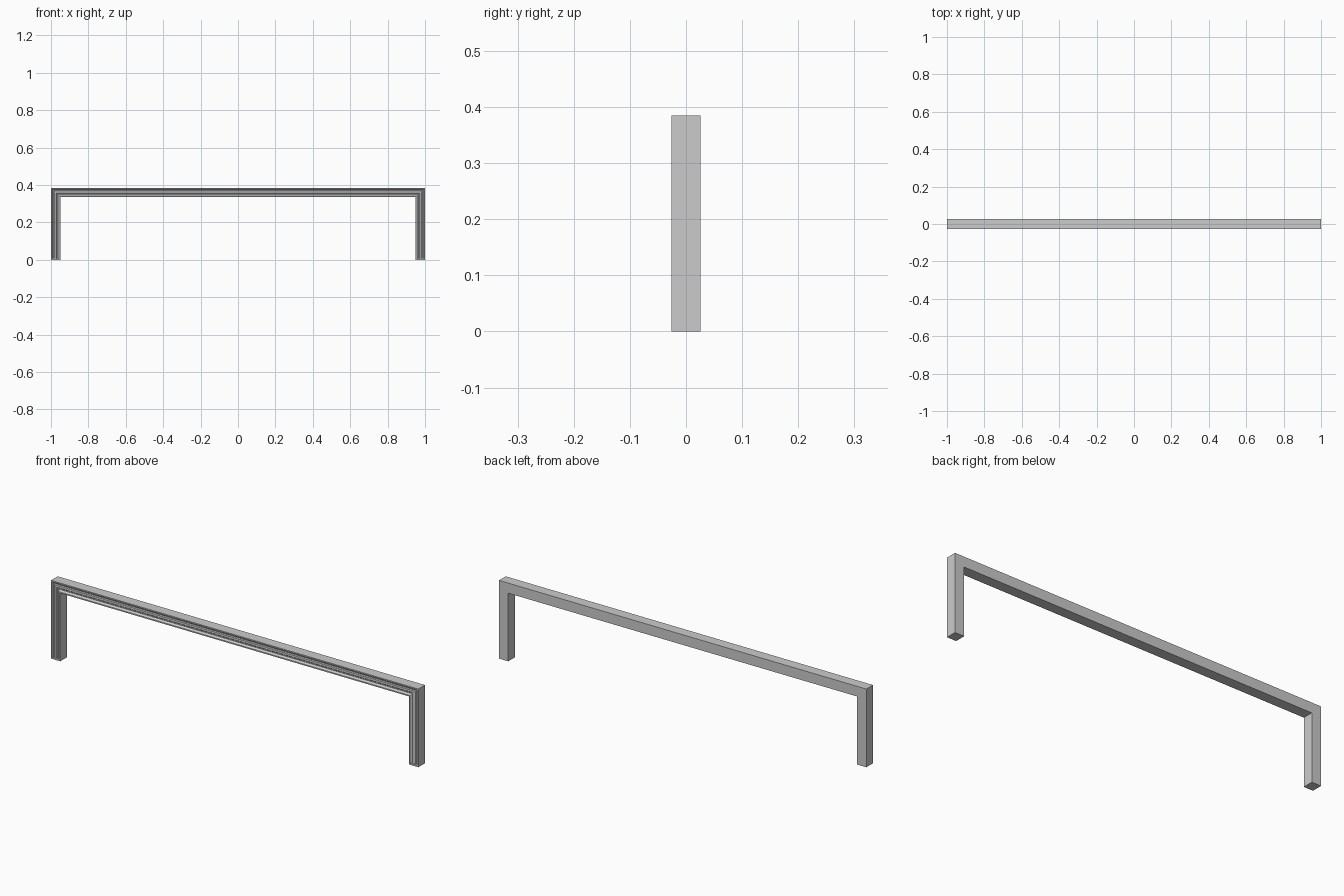
import bpy, bmesh

if "Cube" in bpy.data.objects:
    bpy.data.objects.remove(bpy.data.objects["Cube"])

H, W, D = 0.385, 0.05, 0.026

# Moulding section: (distance in from the outer edge, y)
section = [(0, D), (0, -D), (0.006, -D), (0.009, -0.021), (0.014, -0.019),
           (0.018, -0.022), (0.028, -0.022), (0.031, -0.019), (0.036, -0.019),
           (0.040, -0.023), (0.044, -D), (W, -D), (W, D)]


def finish(bm, name):
    bmesh.ops.recalc_face_normals(bm, faces=bm.faces[:])
    me = bpy.data.meshes.new(name)
    bm.to_mesh(me)
    bm.free()
    ob = bpy.data.objects.new(name, me)
    bpy.context.collection.objects.link(ob)
    return ob


# Frame: section swept up one leg, along the rail and down the other, mitred
foot = 0.008
stations = [lambda d: (-1 + d, foot), lambda d: (-1 + d, H - d),
            lambda d: (1 - d, H - d), lambda d: (1 - d, foot)]
bm = bmesh.new()
rings = []
for place in stations:
    ring = []
    for d, y in section:
        x, z = place(d)
        ring.append(bm.verts.new((x, y, z)))
    rings.append(ring)
n = len(section)
for a, b in zip(rings, rings[1:]):
    for i in range(n):
        j = (i + 1) % n
        bm.faces.new((a[i], a[j], b[j], b[i]))
bm.faces.new(rings[0])
bm.faces.new(rings[-1])
finish(bm, "moulded_frame")

# Feet: plain ends closing the grooves
for side, label in ((-1, "left"), (1, "right")):
    bm = bmesh.new()
    bmesh.ops.create_cube(bm, size=1)
    for v in bm.verts:
        v.co.x = side * (1 - W / 2) + v.co.x * W
        v.co.y *= 2 * D
        v.co.z = (v.co.z + 0.5) * foot
    finish(bm, label + "_foot")
